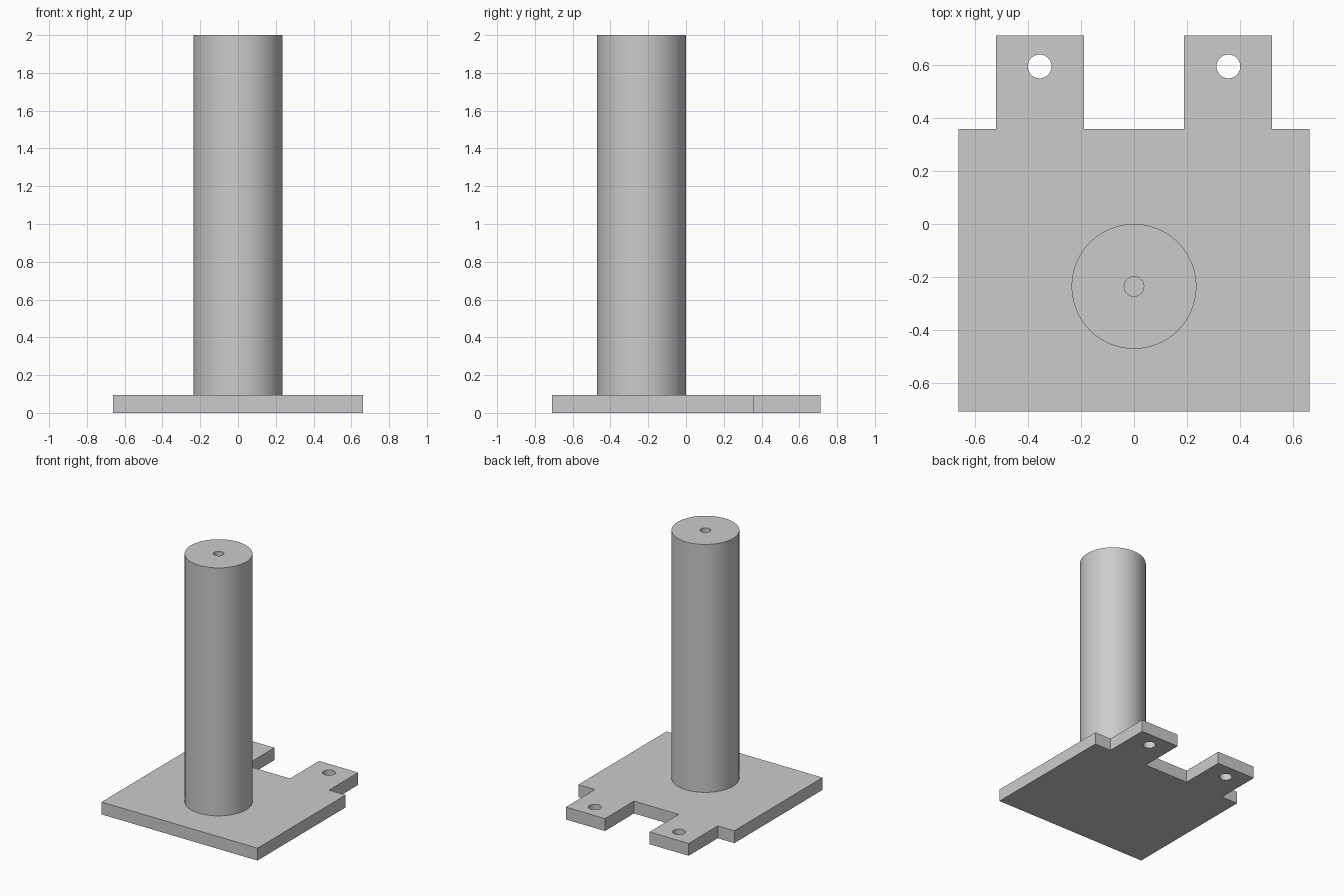
import bpy
import bmesh
from math import radians, tau
from mathutils import Matrix, Vector

cube = bpy.data.objects.get("Cube")
if cube:
    bpy.data.objects.remove(cube, do_unlink=True)

THICK = 0.095          # base plate thickness
HEIGHT = 2.0           # overall height
POST_Y = -0.236        # post axis

grey = bpy.data.materials.new("plain_grey")
grey.use_nodes = True
colour = (0.6, 0.6, 0.6, 1)
grey.diffuse_color = colour
grey.node_tree.nodes["Principled BSDF"].inputs["Base Color"].default_value = colour


def make_object(name, bm):
    bmesh.ops.recalc_face_normals(bm, faces=bm.faces)
    mesh = bpy.data.meshes.new(name)
    bm.to_mesh(mesh)
    bm.free()
    mesh.materials.append(grey)
    obj = bpy.data.objects.new(name, mesh)
    bpy.context.collection.objects.link(obj)
    return obj


def select_only(obj):
    bpy.ops.object.select_all(action='DESELECT')
    obj.select_set(True)
    bpy.context.view_layer.objects.active = obj


# Base plate: half outline mirrored, extruded upwards
half = [(0.663, -0.71), (0.663, 0.36), (0.522, 0.36),
        (0.522, 0.713), (0.19, 0.713), (0.19, 0.36)]
outline = half + [(-x, y) for x, y in reversed(half)]
bm = bmesh.new()
face = bm.faces.new([bm.verts.new((x, y, 0)) for x, y in outline])
ext = bmesh.ops.extrude_face_region(bm, geom=[face])
top = [v for v in ext["geom"] if isinstance(v, bmesh.types.BMVert)]
bmesh.ops.translate(bm, verts=top, vec=(0, 0, THICK))
plate = make_object("base_plate", bm)

# Bolt holes through the two rear tabs
bm = bmesh.new()
for side in (-1, 1):
    bmesh.ops.create_cone(bm, cap_ends=True, segments=48, radius1=0.045,
                          radius2=0.045, depth=0.4,
                          matrix=Matrix.Translation((side * 0.357, 0.596, THICK / 2)))
cutter = make_object("bolt_hole_cutter", bm)
cutter.hide_render = True
holes = plate.modifiers.new("bolt_holes", 'BOOLEAN')
holes.operation = 'DIFFERENCE'
holes.solver = 'EXACT'
holes.object = cutter
select_only(plate)
bpy.ops.object.modifier_apply(modifier=holes.name)
bpy.data.objects.remove(cutter, do_unlink=True)

# Post: lathed profile with a blind bore in its top
profile = [(0.236, THICK), (0.236, HEIGHT), (0.037, HEIGHT),
           (0.037, HEIGHT - 0.4), (0, HEIGHT - 0.4)]
bm = bmesh.new()
verts = [bm.verts.new((r, POST_Y, z)) for r, z in profile]
edges = [bm.edges.new(pair) for pair in zip(verts, verts[1:])]
bmesh.ops.spin(bm, geom=verts + edges, cent=Vector((0, POST_Y, 0)),
               axis=(0, 0, 1), angle=tau, steps=96)
bmesh.ops.remove_doubles(bm, verts=bm.verts, dist=0.0001)
# Orient outward by rule, since the profile is open below
post = make_object("post", bm)
bm = bmesh.new()
bm.from_mesh(post.data)
if any(f.normal.z < -0.5 for f in bm.faces):
    bmesh.ops.reverse_faces(bm, faces=bm.faces)
bm.to_mesh(post.data)
bm.free()

for obj in (plate, post):
    select_only(obj)
    bpy.ops.object.shade_smooth_by_angle(angle=radians(30))
